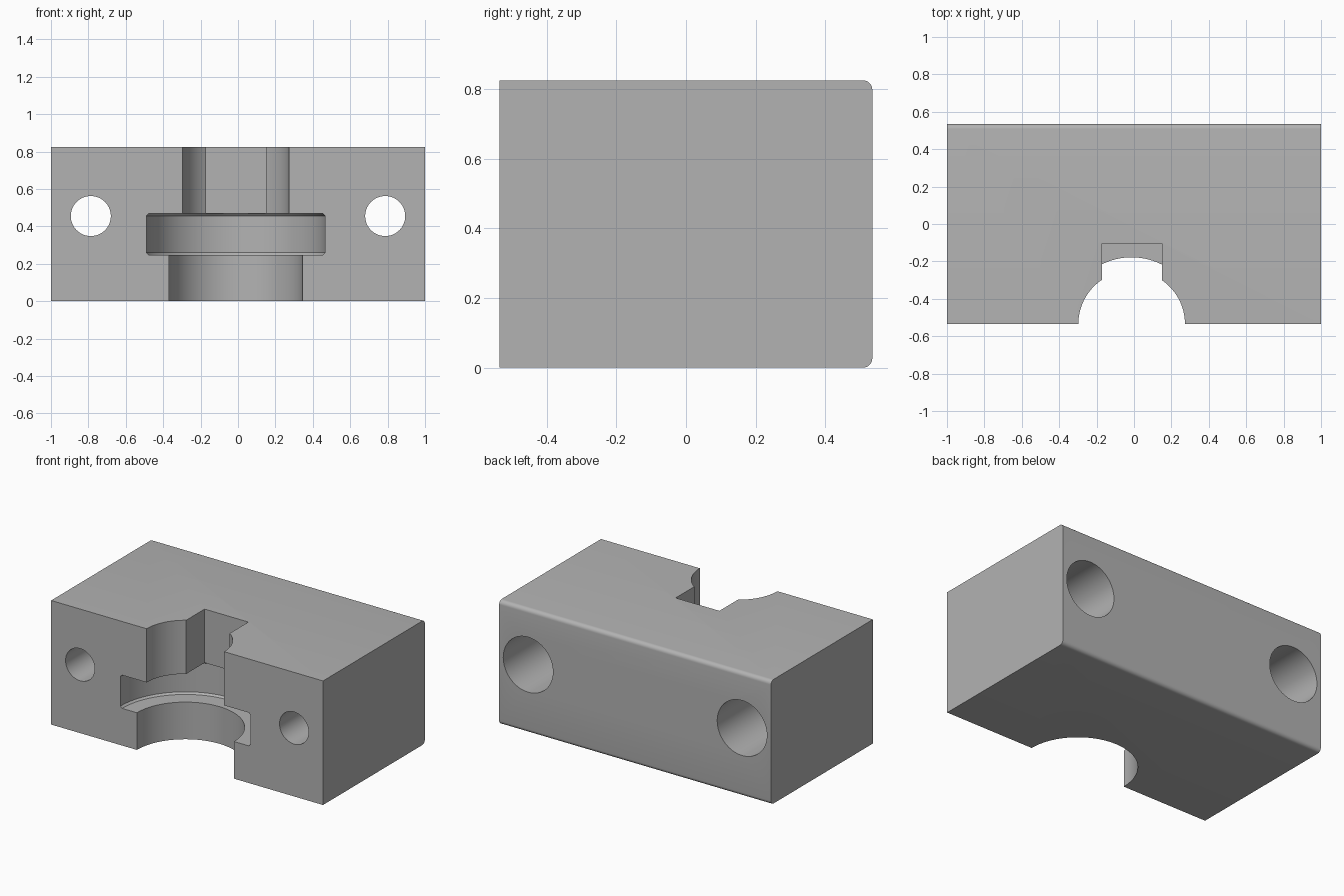
import bpy, bmesh, math
from mathutils import Matrix

if "Cube" in bpy.data.objects:
    bpy.data.objects.remove(bpy.data.objects["Cube"])

W, D, H = 2.0, 1.07, 0.825          # block size
FRONT, BACK = -D / 2, D / 2
CX = -0.0125                        # bore axis, lying on the front face

grey = bpy.data.materials.new("grey")
grey.diffuse_color = (0.45, 0.45, 0.45, 1)
grey.use_nodes = True
grey.node_tree.nodes["Principled BSDF"].inputs["Base Color"].default_value = grey.diffuse_color


def make_object(name, bm):
    bmesh.ops.recalc_face_normals(bm, faces=bm.faces)
    mesh = bpy.data.meshes.new(name)
    bm.to_mesh(mesh)
    bm.free()
    mesh.materials.append(grey)
    ob = bpy.data.objects.new(name, mesh)
    bpy.context.collection.objects.link(ob)
    return ob


def box(x0, x1, y0, y1, z0, z1):
    bm = bmesh.new()
    bmesh.ops.create_cube(bm, size=1)
    for v in bm.verts:
        v.co = ((x0 + x1) / 2 + v.co.x * (x1 - x0),
                (y0 + y1) / 2 + v.co.y * (y1 - y0),
                (z0 + z1) / 2 + v.co.z * (z1 - z0))
    return bm


def lathe(profile, n=96):
    """Closed solid of revolution about z from (radius, height) points."""
    bm = bmesh.new()
    rings = [[bm.verts.new((r * math.cos(2 * math.pi * i / n),
                            r * math.sin(2 * math.pi * i / n), z))
              for i in range(n)] for r, z in profile]
    for a, b in zip(rings, rings[1:]):
        for i in range(n):
            j = (i + 1) % n
            bm.faces.new((a[i], a[j], b[j], b[i]))
    bm.faces.new(rings[0][::-1])
    bm.faces.new(rings[-1])
    return bm


# Block with rounded upper and lower back edges
bm = box(-W / 2, W / 2, FRONT, BACK, 0, H)
back_edges = [e for e in bm.edges
              if all(v.co.y > 0 for v in e.verts)
              and abs(e.verts[0].co.z - e.verts[1].co.z) < 1e-4]
bmesh.ops.bevel(bm, geom=back_edges, offset=0.027, segments=6, profile=0.5,
                affect='EDGES')
block = make_object("clamp_block", bm)

cutters = []

# Stepped half bore with a chamfered groove
c = 0.012
bm = lathe([(0.357, -0.1), (0.357, 0.247), (0.478 - c, 0.247),
            (0.478, 0.247 + c), (0.478, 0.468 - c), (0.478 - c, 0.468),
            (0.285, 0.468), (0.285, H + 0.1)])
bm.transform(Matrix.Translation((CX, FRONT, 0)))
cutters.append(make_object("bore_cutter", bm))

# Key slot behind the upper bore
cutters.append(make_object("slot_cutter",
                           box(-0.172, 0.15, FRONT - 0.1, -0.105, 0.40, H + 0.1)))

# Bolt holes, counterbored from the back
for side, name in ((-1, "left"), (1, "right")):
    bm = lathe([(0.107, FRONT - 0.1), (0.107, -0.07),
                (0.183, -0.07), (0.183, BACK + 0.1)], 64)
    bm.transform(Matrix.Translation((side * 0.787, 0, 0.455))
                 @ Matrix.Rotation(-math.pi / 2, 4, 'X'))
    cutters.append(make_object(name + "_bolt_hole_cutter", bm))

# Cut the block, then drop the cutters
bpy.context.view_layer.objects.active = block
block.select_set(True)
for cutter in cutters:
    cutter.hide_render = True
    mod = block.modifiers.new(cutter.name, 'BOOLEAN')
    mod.operation = 'DIFFERENCE'
    mod.solver = 'EXACT'
    mod.object = cutter
    bpy.ops.object.modifier_apply(modifier=mod.name)
for cutter in cutters:
    bpy.data.objects.remove(cutter, do_unlink=True)

bpy.ops.object.shade_smooth_by_angle(angle=math.radians(30))
